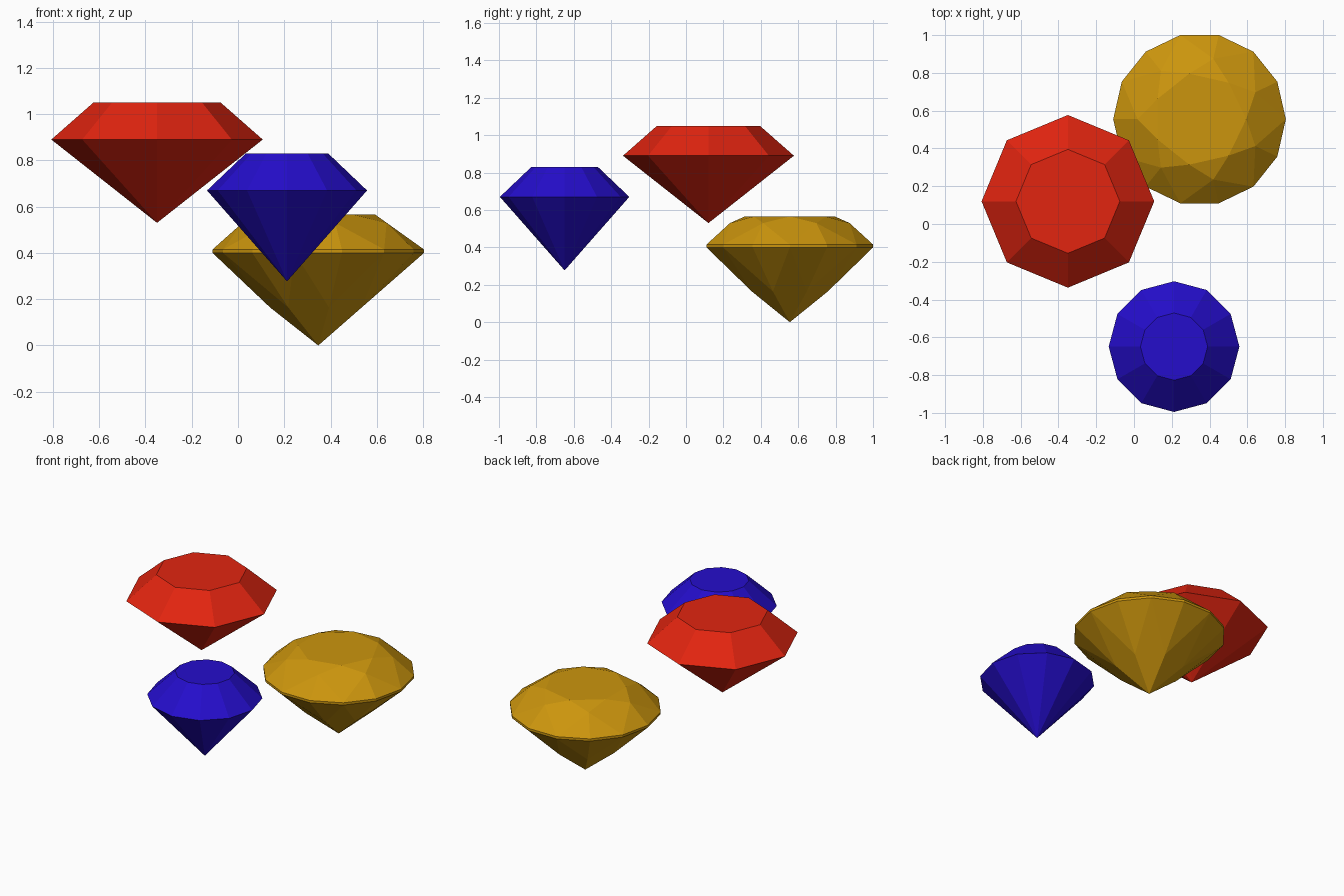
import bpy
import bmesh
from math import cos, sin, pi

default = bpy.data.objects.get("Cube")
if default:
    bpy.data.objects.remove(default, do_unlink=True)


def material(name, rgb):
    mat = bpy.data.materials.new(name)
    mat.use_nodes = True
    mat.diffuse_color = (*rgb, 1)
    mat.node_tree.nodes["Principled BSDF"].inputs["Base Color"].default_value = (*rgb, 1)
    return mat


def ring(bm, count, radius, z, turn=0.0):
    """Evenly spaced vertices around the z axis."""
    angles = [turn + 2 * pi * i / count for i in range(count)]
    return [bm.verts.new((radius * cos(a), radius * sin(a), z)) for a in angles]


def finish(bm, name, location, mat):
    bmesh.ops.recalc_face_normals(bm, faces=bm.faces)
    mesh = bpy.data.meshes.new(name)
    bm.to_mesh(mesh)
    bm.free()
    mesh.materials.append(mat)
    obj = bpy.data.objects.new(name, mesh)
    obj.location = location
    bpy.context.collection.objects.link(obj)


def simple_gem(name, location, mat, sides, girdle_r, table_r, pavilion_h, crown_h):
    """Flat table, one row of crown facets and a pointed pavilion."""
    bm = bmesh.new()
    tip = bm.verts.new((0, 0, 0))
    girdle = ring(bm, sides, girdle_r, pavilion_h)
    table = ring(bm, sides, table_r, pavilion_h + crown_h)
    bm.faces.new(table)
    for i in range(sides):
        j = (i + 1) % sides
        bm.faces.new((tip, girdle[j], girdle[i]))
        bm.faces.new((girdle[i], girdle[j], table[j], table[i]))
    finish(bm, name, location, mat)


def brilliant_gem(name, location, mat, folds):
    """Kite facets above and below a thin girdle, with star facets at the table."""
    bm = bmesh.new()
    half = pi / folds
    tip = bm.verts.new((0, 0, 0))
    lower_mid = ring(bm, folds, 0.208, 0.164, half)
    low = ring(bm, folds * 2, 0.457, 0.40)
    high = ring(bm, folds * 2, 0.457, 0.415)
    upper_mid = ring(bm, folds, 0.328, 0.53, half)
    table = ring(bm, folds, 0.247, 0.565)
    bm.faces.new(table)
    for i in range(folds):
        j, p = (i + 1) % folds, i - 1
        a, b, c = 2 * i, 2 * i + 1, (2 * i + 2) % (2 * folds)
        # main kites
        bm.faces.new((tip, lower_mid[i], low[a], lower_mid[p]))
        bm.faces.new((table[i], upper_mid[p], high[a], upper_mid[i]))
        # star facet
        bm.faces.new((table[i], upper_mid[i], table[j]))
        # girdle facets and band
        for s, e in ((a, b), (b, c)):
            bm.faces.new((lower_mid[i], low[e], low[s]))
            bm.faces.new((low[s], low[e], high[e], high[s]))
            bm.faces.new((high[s], high[e], upper_mid[i]))
    finish(bm, name, location, mat)


red = material("ruby red", (0.76, 0.018, 0.005))
blue = material("sapphire blue", (0.018, 0.004, 0.60))
gold = material("topaz gold", (0.60, 0.30, 0.004))

simple_gem("red_gem", (-0.35, 0.12, 0.53), red, 8, 0.457, 0.275, 0.36, 0.16)
simple_gem("blue_gem", (0.212, -0.649, 0.277), blue, 12, 0.346, 0.178, 0.393, 0.16)
brilliant_gem("gold_gem", (0.347, 0.555, 0), gold, 7)
